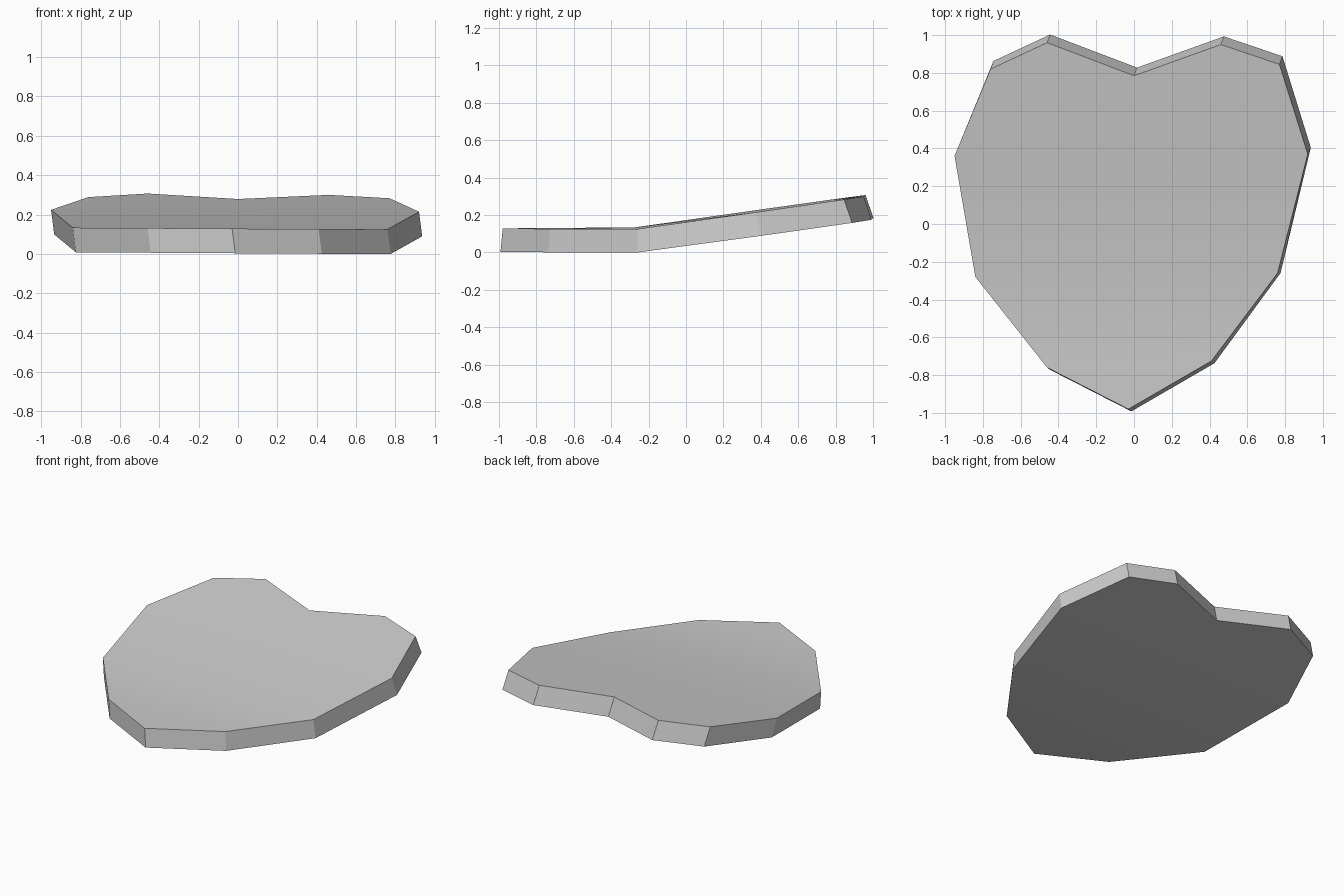
import bpy
import bmesh
import math

cube = bpy.data.objects.get("Cube")
if cube:
    bpy.data.objects.remove(cube, do_unlink=True)

grey = bpy.data.materials.new("light grey")
grey.use_nodes = True
grey.diffuse_color = (0.6, 0.6, 0.6, 1)
grey.node_tree.nodes["Principled BSDF"].inputs["Base Color"].default_value = (0.6, 0.6, 0.6, 1)

# Heart outline of the upper face, counter-clockwise from the right-hand fold corner
OUTLINE = [(0.76, -0.26), (0.92, 0.37), (0.77, 0.845), (0.46, 0.95), (0.0, 0.785),
           (-0.46, 0.96), (-0.76, 0.82), (-0.95, 0.36), (-0.84, -0.28),
           (-0.46, -0.76), (-0.03, -0.98), (0.41, -0.725)]
FOLD_Y, SLOPE, THICK = -0.27, 0.143, 0.125
FOLD_CORNER = 8


def height(x, y):
    """Flat tip, then a back half rising from the fold, leaning slightly sideways."""
    return 0.135 - 0.006 * x + SLOPE * max(0, y - FOLD_Y)


bm = bmesh.new()
upper, lower = [], []
for x, y in OUTLINE:
    z = height(x, y)
    raised = y > FOLD_Y
    # The slab is extruded square to each half
    dy = 0.043 * min(1, (y - FOLD_Y) / 0.8) if raised else -0.012
    upper.append(bm.verts.new((x, y, z)))
    lower.append(bm.verts.new((x + 0.016, y + dy, z - THICK)))

# Two halves above and below, meeting at the fold
for ring, flip in ((upper, False), (lower, True)):
    for part in (ring[:FOLD_CORNER + 1], ring[FOLD_CORNER:] + ring[:1]):
        bm.faces.new(part[::-1] if flip else part)

# Rim
for i in range(len(upper)):
    j = (i + 1) % len(upper)
    bm.faces.new((lower[i], lower[j], upper[j], upper[i]))

bmesh.ops.recalc_face_normals(bm, faces=bm.faces)
low = min(v.co.z for v in bm.verts)
bmesh.ops.translate(bm, verts=bm.verts, vec=(0, 0, -low))

mesh = bpy.data.meshes.new("heart_slab")
bm.to_mesh(mesh)
bm.free()
mesh.materials.append(grey)
slab = bpy.data.objects.new("heart_slab", mesh)
bpy.context.collection.objects.link(slab)

# Soft fold, crisp rim
bpy.context.view_layer.objects.active = slab
slab.select_set(True)
bpy.ops.object.shade_smooth_by_angle(angle=math.radians(20))
